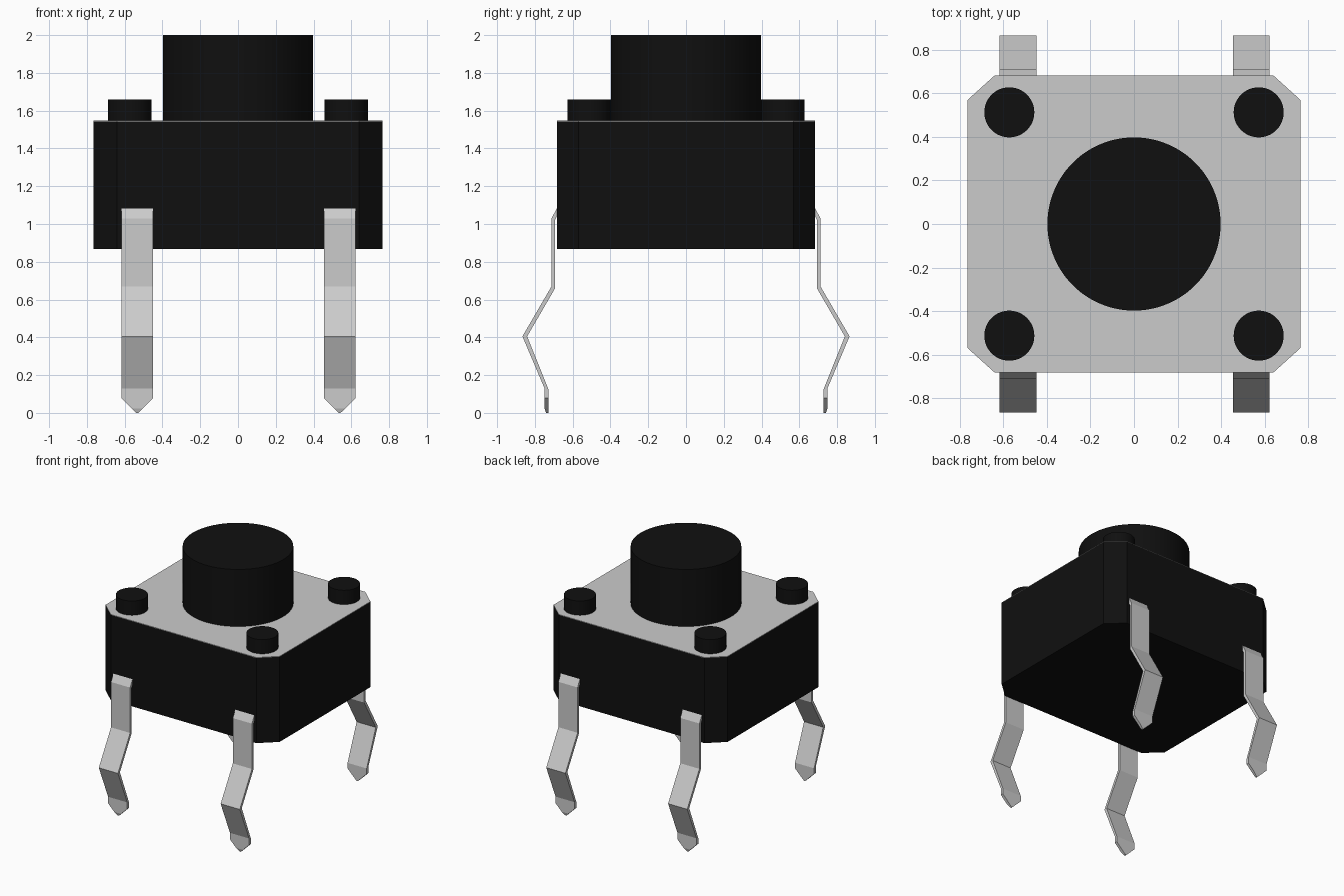
import bpy, bmesh, math

if "Cube" in bpy.data.objects:
    bpy.data.objects.remove(bpy.data.objects["Cube"])

black = bpy.data.materials.new("black_plastic")
black.diffuse_color = (0.005, 0.005, 0.005, 1)
black.use_nodes = True
black.node_tree.nodes["Principled BSDF"].inputs["Base Color"].default_value = black.diffuse_color


def loft(name, rings, mat=None):
    """Skin a stack of equal-length vertex rings and cap both ends."""
    bm = bmesh.new()
    loops = [[bm.verts.new(p) for p in ring] for ring in rings]
    n = len(loops[0])
    for a, b in zip(loops, loops[1:]):
        for i in range(n):
            j = (i + 1) % n
            bm.faces.new((a[i], a[j], b[j], b[i]))
    bm.faces.new(loops[0])
    bm.faces.new(loops[-1])
    bmesh.ops.recalc_face_normals(bm, faces=bm.faces[:])
    me = bpy.data.meshes.new(name)
    bm.to_mesh(me)
    bm.free()
    ob = bpy.data.objects.new(name, me)
    bpy.context.collection.objects.link(ob)
    if mat:
        me.materials.append(mat)
    return ob


def cylinder(name, x, y, r, z0, z1, sides):
    bpy.ops.mesh.primitive_cylinder_add(vertices=sides, radius=r, depth=z1 - z0,
                                        location=(x, y, (z0 + z1) / 2))
    ob = bpy.context.object
    ob.name = name
    ob.data.materials.append(black)
    bpy.ops.object.shade_smooth_by_angle(angle=math.radians(30))


# Housing and cover plate share one chamfered outline
X, Y, CX, CY = 0.765, 0.683, 0.64, 0.57
outline = [(X, -CY), (X, CY), (CX, Y), (-CX, Y),
           (-X, CY), (-X, -CY), (-CX, -Y), (CX, -Y)]


def slab(name, z0, z1, mat=None):
    loft(name, [[(x, y, z) for x, y in outline] for z in (z0, z1)], mat)


slab("housing", 0.867, 1.543, black)
slab("cover_plate", 1.543, 1.547)

# Push button and corner pegs
cylinder("push_button", 0, 0, 0.398, 1.54, 2.0, 96)
for sx in (-1, 1):
    for sy in (-1, 1):
        cylinder("corner_peg", sx * 0.573, sy * 0.513, 0.115, 1.54, 1.66, 48)

# Bent legs: outer y, outer z, inner y, inner z, half width
leg_sections = [
    (0.681, 1.087, 0.681, 1.045, 0.084),
    (0.713, 1.028, 0.694, 1.02, 0.084),
    (0.713, 0.668, 0.694, 0.658, 0.084),
    (0.866, 0.405, 0.841, 0.405, 0.084),
    (0.749, 0.13, 0.727, 0.122, 0.084),
    (0.749, 0.078, 0.727, 0.078, 0.084),
    (0.749, 0.024, 0.727, 0.024, 0.03),
    (0.741, 0.0, 0.727, 0.0, 0.005),
]
for cx in (-0.533, 0.538):
    for sy, side in ((-1, "front"), (1, "back")):
        rings = [[(cx - w, sy * yo, zo), (cx + w, sy * yo, zo),
                  (cx + w, sy * yi, zi), (cx - w, sy * yi, zi)]
                 for yo, zo, yi, zi, w in leg_sections]
        loft(side + "_leg", rings)
